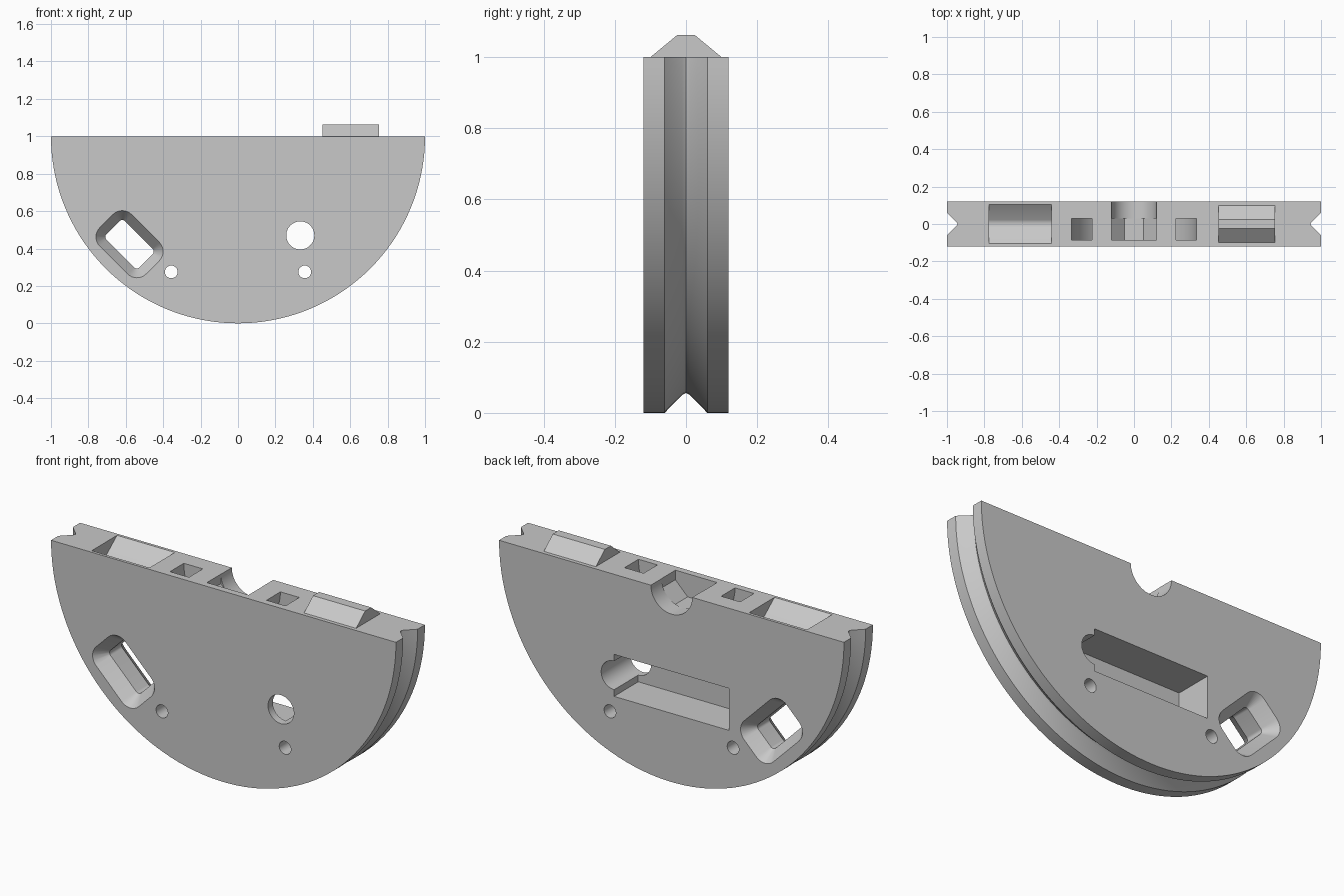
import bpy, bmesh, math
from math import cos, sin, pi

if "Cube" in bpy.data.objects:
    bpy.data.objects.remove(bpy.data.objects["Cube"], do_unlink=True)

grey = bpy.data.materials.new("plain_grey")
grey.use_nodes = True
colour = (0.58, 0.58, 0.58, 1)
grey.diffuse_color = colour
grey.node_tree.nodes["Principled BSDF"].inputs["Base Color"].default_value = colour


def make(name, bm):
    bmesh.ops.recalc_face_normals(bm, faces=bm.faces)
    me = bpy.data.meshes.new(name)
    bm.to_mesh(me)
    bm.free()
    me.materials.append(grey)
    ob = bpy.data.objects.new(name, me)
    bpy.context.collection.objects.link(ob)
    return ob


def loft(name, rings):
    """Closed solid through rings of 3D points."""
    bm = bmesh.new()
    loops = [[bm.verts.new(p) for p in r] for r in rings]
    n = len(loops[0])
    for a, b in zip(loops, loops[1:]):
        for i in range(n):
            j = (i + 1) % n
            bm.faces.new((a[i], a[j], b[j], b[i]))
    bm.faces.new(loops[0])
    bm.faces.new(loops[-1])
    return make(name, bm)


def prism_y(name, pts, lo, hi):
    return loft(name, [[(x, y, z) for x, z in pts] for y in (lo, hi)])


def prism_x(name, pts, lo, hi):
    return loft(name, [[(x, y, z) for y, z in pts] for x in (lo, hi)])


def arc(cx, cz, r, start, end, n):
    return [(cx + r * cos(start + (end - start) * i / n),
             cz + r * sin(start + (end - start) * i / n)) for i in range(n + 1)]


def rect(x0, x1, z0, z1):
    return [(x0, z0), (x1, z0), (x1, z1), (x0, z1)]


def circle(cx, cz, r, n=48):
    return arc(cx, cz, r, 0, 2 * pi, n)[:-1]


def cut(target, cutter):
    cutter.hide_render = True
    mod = target.modifiers.new("cut", "BOOLEAN")
    mod.operation = "DIFFERENCE"
    mod.solver = "EXACT"
    mod.object = cutter
    bpy.context.view_layer.objects.active = target
    bpy.ops.object.modifier_apply(modifier=mod.name)
    bpy.data.objects.remove(cutter, do_unlink=True)


# Grooved disc, turned about the y axis, then halved
profile = [(0, -.12), (1, -.12), (1, -.06), (.95, -.011), (.944, 0),
           (.95, .011), (1, .06), (1, .12), (0, .12)]
bm = bmesh.new()
verts = [bm.verts.new((r, y, 1)) for r, y in profile]
edges = [bm.edges.new(p) for p in zip(verts, verts[1:])]
bmesh.ops.spin(bm, geom=verts + edges, cent=(0, 0, 1), axis=(0, 1, 0),
               angle=2 * pi, steps=144)
bmesh.ops.remove_doubles(bm, verts=bm.verts, dist=1e-4)
bmesh.ops.dissolve_limit(bm, angle_limit=.001, verts=bm.verts, edges=bm.edges)
body = make("half_disc_body", bm)
cut(body, prism_y("upper_half", rect(-1.2, 1.2, 1, 2.2), -.3, .3))

# Half-ring channel sunk into the flat edge
outer = arc(0, 1, .335, 0, -pi, 40)
inner = arc(0, 1, .225, -pi, 0, 40)
ring = [(.335, 1.1)] + outer + [(-.335, 1.1), (-.225, 1.1)] + inner + [(.225, 1.1)]
cut(body, prism_y("ring_channel", ring, -.085, .03))

# Faceted centre seat and round notch open to the back
seat = [(-.121, 1.1), (-.121, .95), (-.05, .879), (.05, .879), (.121, .95), (.121, 1.1)]
cut(body, prism_y("centre_seat", seat, -.085, .03))
cut(body, prism_y("back_notch", circle(0, 1, .12), .01, .2))

# Round holes and the long pocket in the back
for x, z, r in ((.333, .47, .075), (.357, .275, .034), (-.357, .275, .034)):
    cut(body, prism_y("round_hole", circle(x, z, r), -.3, .3))
cut(body, prism_y("back_pocket", rect(-.333, .333, .36, .58), -.08, .3))


# Slanted rounded slot, flared on both faces
def slot_ring(y, grow):
    a, b, r = .105, .05, .02 + grow
    pts = []
    for k, (sx, sz) in enumerate(((1, 1), (-1, 1), (-1, -1), (1, -1))):
        pts += arc(sx * a, sz * b, r, k * pi / 2, (k + 1) * pi / 2, 8)
    c = math.sqrt(.5)
    return [(-.58 + c * (u + v), y, .423 + c * (v - u)) for u, v in pts]


cut(body, loft("slanted_slot", [slot_ring(y, g) for y, g in
                                ((-.127, .055), (-.05, 0), (.05, 0), (.127, .055))]))

# Socket in the flat edge
socket = [(-.105, 1), (-.022, .935), (-.01, .93), (.01, .93), (.022, .935),
          (.105, 1), (.105, 1.1), (-.105, 1.1)]
cut(body, prism_x("edge_socket", socket, -.775, -.44))

# Matching tongue on the flat edge
tongue = prism_x("edge_tongue", [(-.1, .98), (.1, .98), (.1, 1), (.025, 1.062),
                                 (-.025, 1.062), (-.1, 1)], .453, .755)

bpy.ops.object.select_all(action="DESELECT")
body.select_set(True)
bpy.context.view_layer.objects.active = body
bpy.ops.object.shade_smooth_by_angle(angle=math.radians(30))
